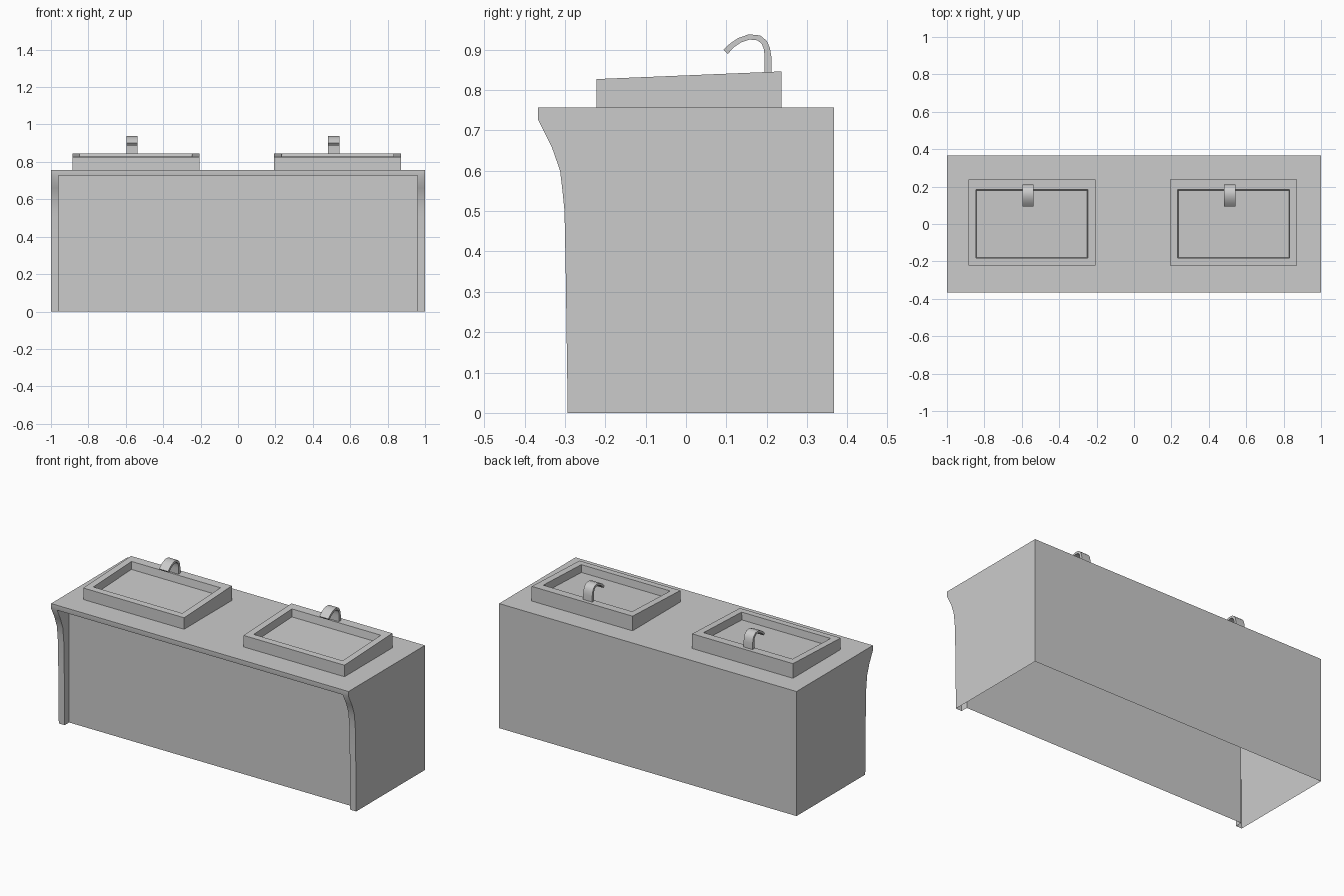
import bpy, bmesh, math

if "Cube" in bpy.data.objects:
    bpy.data.objects.remove(bpy.data.objects["Cube"])

# Curved front edge of the cabinet (y, z), floor to underside of counter lip
CURVE = [(-0.293, 0), (-0.298, 0.35), (-0.301, 0.50), (-0.306, 0.55), (-0.312, 0.60),
         (-0.333, 0.66), (-0.367, 0.727)]
PANEL_Y, LIP_Z, TOP_Z, BACK_Y = -0.25, 0.727, 0.757, 0.367
OUT_X, IN_X = 1.0, 0.96


def finish(name, bm, angle=30):
    bmesh.ops.remove_doubles(bm, verts=bm.verts[:], dist=1e-5)
    bmesh.ops.recalc_face_normals(bm, faces=bm.faces[:])
    mesh = bpy.data.meshes.new(name)
    bm.to_mesh(mesh)
    bm.free()
    ob = bpy.data.objects.new(name, mesh)
    bpy.context.collection.objects.link(ob)
    bpy.ops.object.select_all(action='DESELECT')
    ob.select_set(True)
    bpy.context.view_layer.objects.active = ob
    bpy.ops.object.shade_smooth_by_angle(angle=math.radians(angle))
    return ob


def face(bm, pts):
    bm.faces.new([bm.verts.new(p) for p in pts])


def strip(bm, a, b, x0, x1):
    """Quad between two profile points, spanning x0 to x1."""
    face(bm, [(x0, *a), (x1, *a), (x1, *b), (x0, *b)])


# Cabinet: thin shell open underneath, recessed front panel between curved sides
bm = bmesh.new()
profile = CURVE + [(-0.367, TOP_Z), (BACK_Y, TOP_Z), (BACK_Y, 0)]
inner = CURVE + [(PANEL_Y, LIP_Z), (PANEL_Y, 0)]
for s in (-1, 1):
    face(bm, [(s * OUT_X, y, z) for y, z in profile])
    face(bm, [(s * IN_X, y, z) for y, z in inner])
    for a, b in zip(CURVE, CURVE[1:]):
        strip(bm, a, b, s * IN_X, s * OUT_X)
# front lip, counter top, back
face(bm, [(x, -0.367, LIP_Z) for x in (-OUT_X, -IN_X, IN_X, OUT_X)]
     + [(OUT_X, -0.367, TOP_Z), (-OUT_X, -0.367, TOP_Z)])
for a, b in zip(profile[len(CURVE):], profile[len(CURVE) + 1:]):
    strip(bm, a, b, -OUT_X, OUT_X)
# lip underside and recessed panel
strip(bm, CURVE[-1], (PANEL_Y, LIP_Z), -IN_X, IN_X)
strip(bm, (PANEL_Y, LIP_Z), (PANEL_Y, 0), -IN_X, IN_X)
finish("cabinet", bm)


def slope(y):
    """Height of the tilted basin rim."""
    return 0.827 + (y + 0.222) * 0.019 / 0.459


def basin(name, cx):
    # Nested rectangles: outer base, outer rim, inner rim, basin floor
    def ring(hx, off, y0, y1, z0, z1):
        return [bm.verts.new((cx + off + sx * hx, y, z)) for sx, y, z in
                ((-1, y0, z0), (1, y0, z0), (1, y1, z1), (-1, y1, z1))]
    bm = bmesh.new()
    rings = [ring(0.339, 0, -0.222, 0.237, TOP_Z, TOP_Z),
             ring(0.339, 0, -0.222, 0.237, slope(-0.222), slope(0.237)),
             ring(0.299, 0, -0.182, 0.184, slope(-0.182), slope(0.184)),
             ring(0.295, 0, -0.178, 0.178, slope(-0.178) - 0.045, slope(0.178) - 0.045)]
    for r, q in zip(rings, rings[1:]):
        for i in range(4):
            j = (i + 1) % 4
            bm.faces.new((r[i], r[j], q[j], q[i]))
    bm.faces.new(rings[-1])
    bm.faces.new(rings[0][::-1])
    finish(name, bm)


# Faucet ribbon: outer and inner edge of the bent spout (y, z)
OUTER = [(0.212, 0.840), (0.212, 0.880), (0.208, 0.904), (0.200, 0.922), (0.184, 0.935),
         (0.156, 0.938), (0.130, 0.929), (0.110, 0.916), (0.093, 0.900)]
INNER = [(0.195, 0.840), (0.195, 0.880), (0.193, 0.901), (0.188, 0.914), (0.177, 0.923),
         (0.157, 0.925), (0.137, 0.918), (0.119, 0.906), (0.103, 0.889)]


def faucet(name, cx, half=0.03):
    bm = bmesh.new()
    x0, x1 = cx - half, cx + half
    for edge in (OUTER, INNER):
        for a, b in zip(edge, edge[1:]):
            strip(bm, a, b, x0, x1)
    for i in (0, -1):
        strip(bm, OUTER[i], INNER[i], x0, x1)
    for x in (x0, x1):
        for i in range(len(OUTER) - 1):
            face(bm, [(x, *p) for p in (OUTER[i], OUTER[i + 1], INNER[i + 1], INNER[i])])
    finish(name, bm, 40)


# Two basins, each with a faucet slightly left of its centre
for side, cx in (("left", -0.546), ("right", 0.5325)):
    basin(side + "_basin", cx)
    faucet(side + "_faucet", cx - 0.02)
